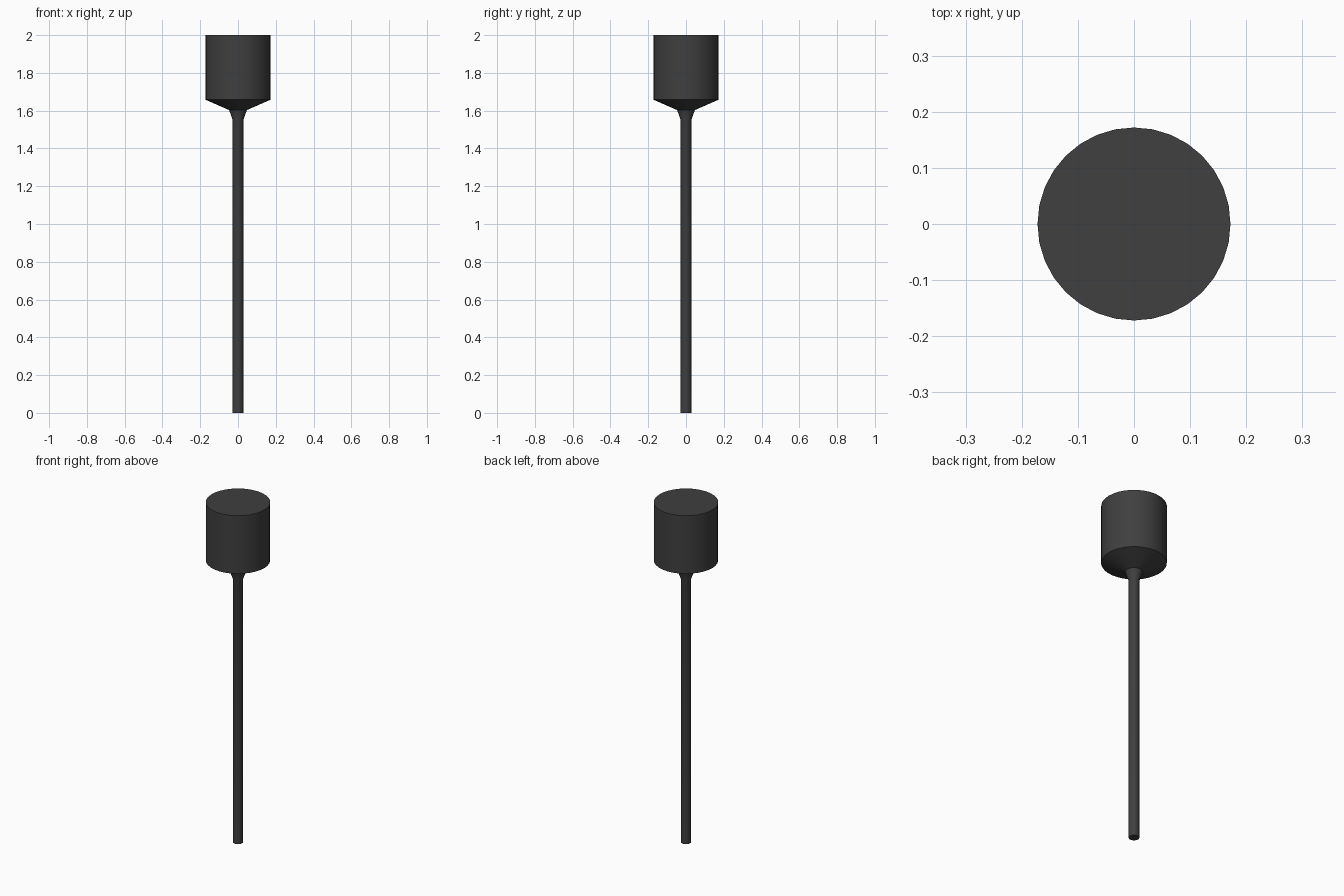
import bpy, bmesh, math

if "Cube" in bpy.data.objects:
    bpy.data.objects.remove(bpy.data.objects["Cube"])

SIDES = 32
# Lathe profile (radius, z): stem, flared neck, sloped shoulder, drum head
PROFILE = [(0.028, 0.0), (0.028, 1.55), (0.047, 1.603), (0.172, 1.658), (0.172, 2.0)]


def lathe(name, profile):
    bm = bmesh.new()
    rings = [[bm.verts.new((r * math.cos(2 * math.pi * i / SIDES),
                            r * math.sin(2 * math.pi * i / SIDES), z))
              for i in range(SIDES)] for r, z in profile]
    for low, high in zip(rings, rings[1:]):
        for i in range(SIDES):
            j = (i + 1) % SIDES
            bm.faces.new((low[i], low[j], high[j], high[i]))
    bm.faces.new(rings[0][::-1])
    bm.faces.new(rings[-1])
    mesh = bpy.data.meshes.new(name)
    bm.to_mesh(mesh)
    bm.free()
    obj = bpy.data.objects.new(name, mesh)
    bpy.context.collection.objects.link(obj)
    return obj


# Mallet: long thin handle with a cylindrical head
mallet = lathe("mallet", PROFILE)

# Dark charcoal finish
mat = bpy.data.materials.new("charcoal")
mat.diffuse_color = (0.05, 0.05, 0.05, 1)
mat.use_nodes = True
mat.node_tree.nodes["Principled BSDF"].inputs["Base Color"].default_value = mat.diffuse_color
mallet.data.materials.append(mat)

# Smooth sides with crisp rims
bpy.context.view_layer.objects.active = mallet
mallet.select_set(True)
bpy.ops.object.shade_smooth_by_angle(angle=math.radians(30))
